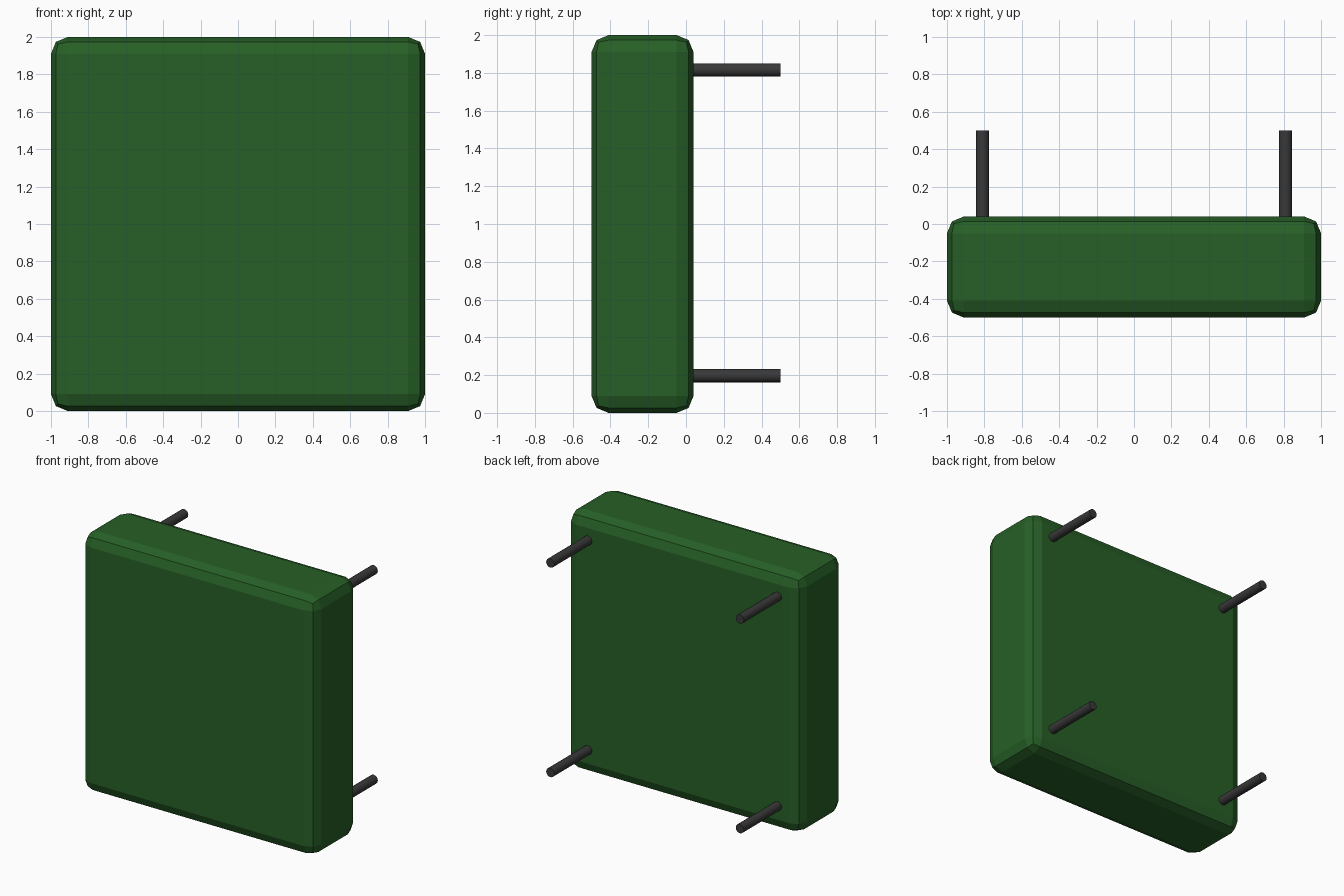
import bpy, math

if "Cube" in bpy.data.objects:
    bpy.data.objects.remove(bpy.data.objects["Cube"])


def material(name, color):
    m = bpy.data.materials.new(name)
    m.diffuse_color = color
    m.use_nodes = True
    m.node_tree.nodes["Principled BSDF"].inputs["Base Color"].default_value = m.diffuse_color
    return m


green = material("green_paint", (0.02, 0.115, 0.02, 1))
dark = material("dark_metal", (0.04, 0.04, 0.04, 1))

# Padded block with two-step chamfered edges
bpy.ops.mesh.primitive_cube_add(size=1, location=(0, -0.23, 1))
block = bpy.context.object
block.name = "block"
block.scale = (2, 0.54, 2)
bpy.ops.object.transform_apply(location=False, rotation=False, scale=True)
block.data.materials.append(green)
bevel = block.modifiers.new("rounded_edges", 'BEVEL')
bevel.width = 0.09
bevel.segments = 2

# Four mounting rods at the back corners
START, END, RADIUS = 0.0, 0.5, 0.035
for side, x in (("left", -0.81), ("right", 0.81)):
    for level, z in (("lower", 0.197), ("upper", 1.816)):
        bpy.ops.mesh.primitive_cylinder_add(
            vertices=16, radius=RADIUS, depth=END - START,
            location=(x, (START + END) / 2, z),
            rotation=(math.pi / 2, 0, 0))
        rod = bpy.context.object
        rod.name = f"{level}_{side}_rod"
        rod.data.materials.append(dark)
        bpy.ops.object.shade_smooth_by_angle(angle=math.radians(30))
